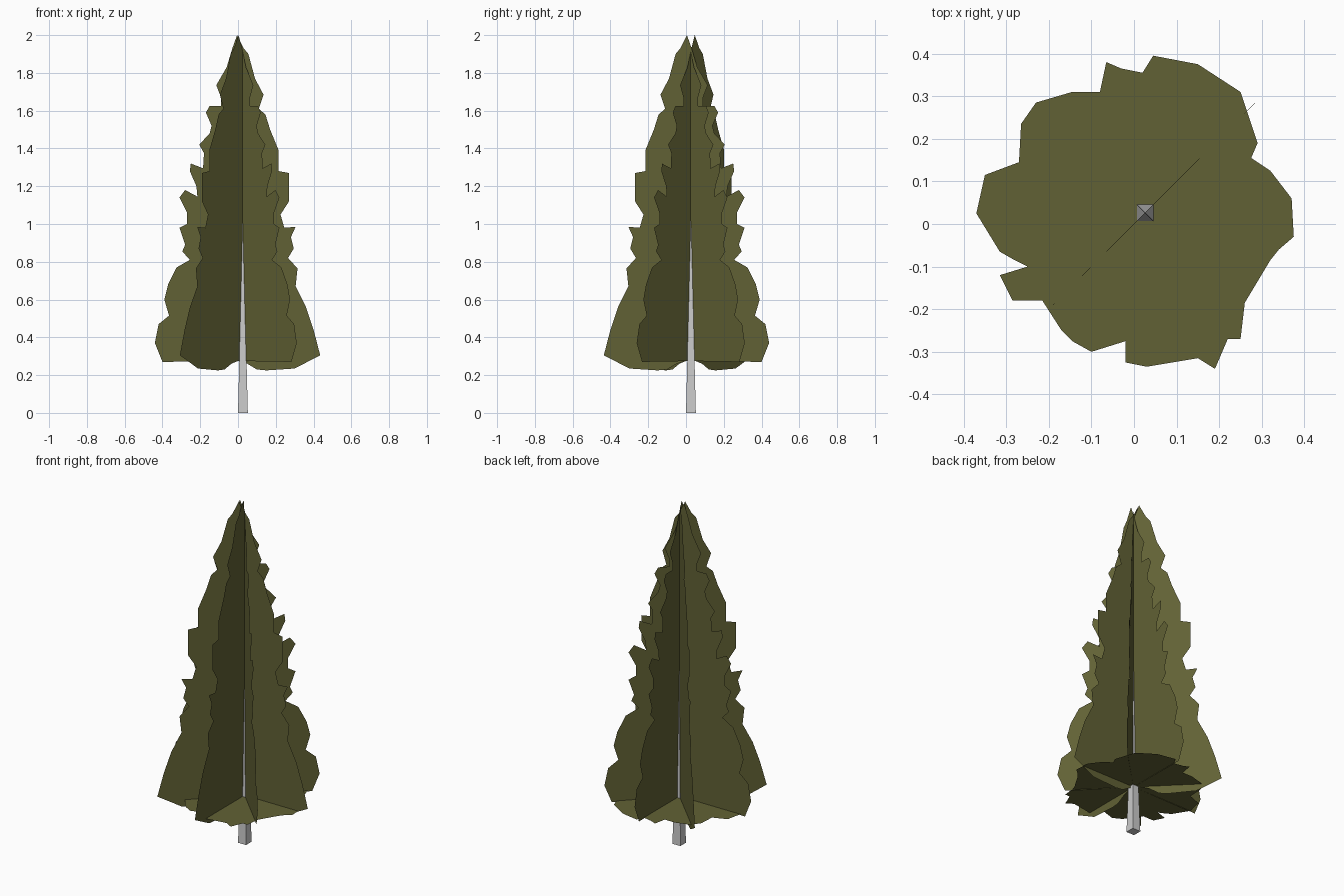
import bpy, bmesh, math

leaf = bpy.data.materials.new("foliage_green")
leaf.diffuse_color = (0.12, 0.12, 0.035, 1)


def flat_card(name, points):
    """One flat, jagged foliage sheet."""
    mesh = bpy.data.meshes.new(name)
    bm = bmesh.new()
    bm.faces.new([bm.verts.new(p) for p in points])
    bm.to_mesh(mesh)
    bm.free()
    mesh.materials.append(leaf)
    obj = bpy.data.objects.new(name, mesh)
    bpy.context.collection.objects.link(obj)
    return obj


# Foliage silhouette (sideways, height): one side going up, the other going down
side_up = [(0, .275), (-.40, .27), (-.44, .37), (-.42, .47), (-.365, .515),
           (-.39, .60), (-.37, .68), (-.325, .77), (-.255, .81), (-.295, .855),
           (-.28, .89), (-.31, .98), (-.27, 1.0), (-.27, 1.06), (-.31, 1.14),
           (-.28, 1.18), (-.215, 1.145), (-.22, 1.20), (-.255, 1.28),
           (-.25, 1.32), (-.185, 1.295), (-.18, 1.375), (-.205, 1.42),
           (-.15, 1.48), (-.14, 1.52), (-.17, 1.59), (-.15, 1.625),
           (-.09, 1.625), (-.09, 1.67), (-.115, 1.735), (-.06, 1.83),
           (-.03, 1.93), (-.005, 2.0)]
side_down = [(.03, 1.93), (.055, 1.90), (.09, 1.77), (.135, 1.685),
             (.11, 1.61), (.145, 1.58), (.17, 1.50), (.215, 1.39),
             (.215, 1.28), (.27, 1.27), (.27, 1.12), (.225, 1.05),
             (.245, .98), (.305, .985), (.28, .93), (.295, .87), (.265, .82),
             (.315, .765), (.305, .67), (.36, .56), (.40, .44), (.435, .305),
             (.30, .235), (.15, .225), (.10, .23), (.05, .26)]
outline = [(u, 0, z) for u, z in side_up + side_down]

# Four upright cards crossing at the trunk
for i, (angle, cx, cy) in enumerate([(0, 0, .025), (270, .025, 0),
                                     (225, 0, 0), (135, 0, .05)]):
    card = flat_card(f"foliage_card_{i + 1}", outline)
    card.location = (cx, cy, 0)
    card.rotation_euler.z = math.radians(angle)

# Horizontal skirt of lower branches
skirt = [(-.37, .025), (-.35, .115), (-.27, .145), (-.265, .235), (-.23, .285),
         (-.145, .31), (-.08, .31), (-.065, .38), (-.03, .365), (.02, .355),
         (.045, .395), (.15, .375), (.25, .31), (.29, .19), (.275, .155),
         (.32, .125), (.37, .06), (.375, -.03), (.34, -.06), (.32, -.085),
         (.26, -.185), (.25, -.27), (.22, -.27), (.19, -.34), (.15, -.315),
         (.03, -.335), (-.02, -.325), (-.02, -.275), (-.10, -.30),
         (-.145, -.275), (-.17, -.25), (-.215, -.18), (-.285, -.18),
         (-.315, -.12), (-.25, -.10), (-.28, -.085), (-.315, -.065)]
# reversed so that the sheet faces up
flat_card("lower_branches", [(x, y, .275) for x, y in reversed(skirt)])

# Square trunk tapering to a point
height = 1.05
bpy.ops.mesh.primitive_cone_add(vertices=4, radius1=.026 * math.sqrt(2), radius2=0,
                                depth=height, location=(.026, .026, height / 2),
                                rotation=(0, 0, math.pi / 4))
bpy.context.object.name = "trunk"
